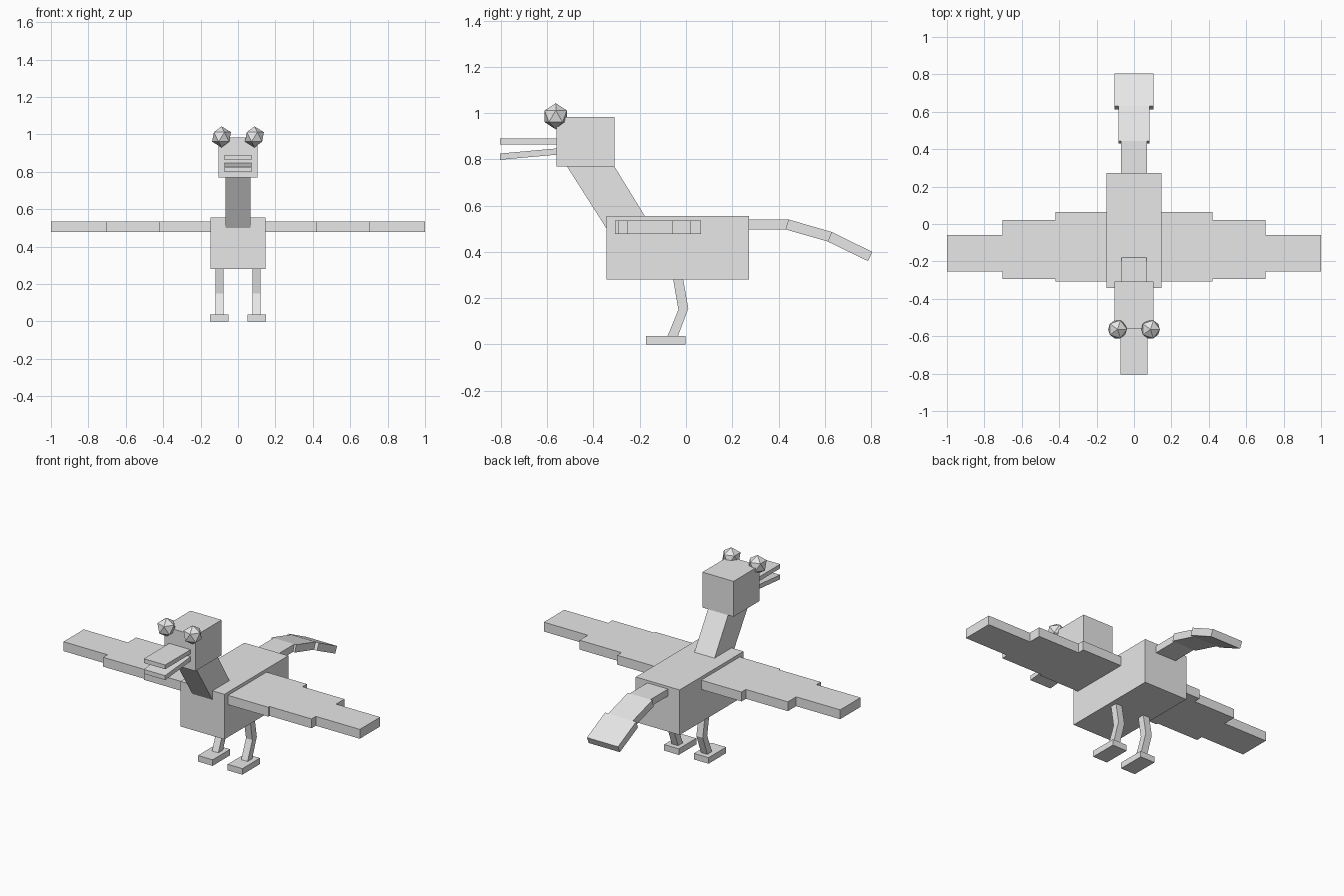
import bpy
import bmesh

if "Cube" in bpy.data.objects:
    bpy.data.objects.remove(bpy.data.objects["Cube"])

GREY = bpy.data.materials.new("plain_grey")
GREY.diffuse_color = (0.8, 0.8, 0.8, 1)
GREY.use_nodes = True
GREY.node_tree.nodes["Principled BSDF"].inputs["Base Color"].default_value = GREY.diffuse_color


def finish(name, bm):
    bmesh.ops.recalc_face_normals(bm, faces=bm.faces)
    mesh = bpy.data.meshes.new(name)
    bm.to_mesh(mesh)
    bm.free()
    mesh.materials.append(GREY)
    obj = bpy.data.objects.new(name, mesh)
    bpy.context.collection.objects.link(obj)
    return obj


def slab(name, profile, x0, x1):
    """Extrude a side profile of (y, z) points from x0 to x1."""
    bm = bmesh.new()
    a = [bm.verts.new((x0, y, z)) for y, z in profile]
    b = [bm.verts.new((x1, y, z)) for y, z in profile]
    bm.faces.new(a)
    bm.faces.new(b[::-1])
    n = len(profile)
    for i in range(n):
        j = (i + 1) % n
        bm.faces.new((a[i], b[i], b[j], a[j]))
    return finish(name, bm)


def box(name, x0, x1, y0, y1, z0, z1):
    return slab(name, [(y0, z0), (y1, z0), (y1, z1), (y0, z1)], x0, x1)


# Body, neck and head
box("body", -0.148, 0.148, -0.343, 0.273, 0.28, 0.555)
slab("neck", [(-0.515, 0.77), (-0.31, 0.77), (-0.175, 0.55), (-0.343, 0.5)], -0.068, 0.068)
box("head", -0.105, 0.105, -0.56, -0.308, 0.768, 0.984)

# Open beak
box("upper_beak", -0.072, 0.072, -0.805, -0.56, 0.864, 0.89)
slab("lower_beak", [(-0.805, 0.798), (-0.56, 0.82), (-0.56, 0.847), (-0.805, 0.825)], -0.072, 0.072)

# Tail: three widening segments curving downward
tail = [((0.273, 0.54), (0.273, 0.497)), ((0.443, 0.54), (0.43, 0.497)),
        ((0.63, 0.486), (0.612, 0.445)), ((0.805, 0.4), (0.787, 0.36))]
for i, w in enumerate((0.07, 0.083, 0.105)):
    (t0, b0), (t1, b1) = tail[i], tail[i + 1]
    slab(f"tail_segment_{i + 1}", [t0, b0, b1, t1], -w, w)

for side, s in (("left", 1), ("right", -1)):
    # Stepped wing
    for part, x0, x1, y0, y1 in (("inner", 0.148, 0.42, -0.307, 0.064),
                                 ("middle", 0.42, 0.703, -0.295, 0.022),
                                 ("outer", 0.703, 1.0, -0.254, -0.058)):
        box(f"{side}_{part}_wing", s * x0, s * x1, y0, y1, 0.478, 0.535)

    # Bent leg and flat foot
    slab(f"{side}_leg", [(-0.055, 0.28), (-0.012, 0.28), (0.01, 0.155), (-0.035, 0.035),
                         (-0.08, 0.035), (-0.033, 0.15)], s * 0.077, s * 0.12)
    box(f"{side}_foot", s * 0.051, s * 0.15, -0.172, -0.003, 0, 0.037)

    # Faceted eye
    bm = bmesh.new()
    bmesh.ops.create_icosphere(bm, subdivisions=1, radius=0.0565)
    bmesh.ops.translate(bm, verts=bm.verts, vec=(s * 0.088, -0.563, 0.986))
    finish(f"{side}_eye", bm)
